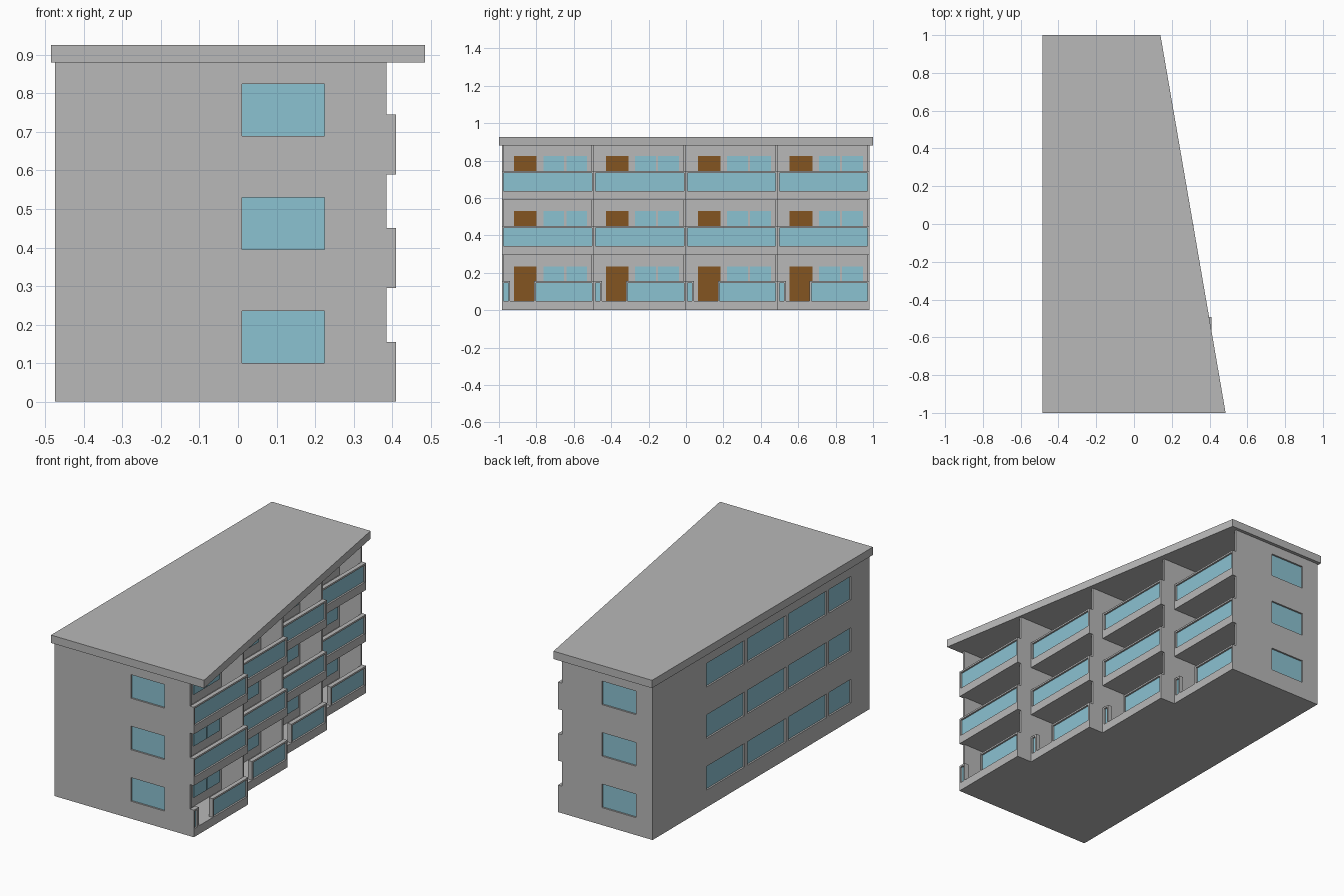
import bpy, bmesh

if "Cube" in bpy.data.objects:
    bpy.data.objects.remove(bpy.data.objects["Cube"])


def material(name, rgb):
    m = bpy.data.materials.new(name)
    m.diffuse_color = (*rgb, 1)
    m.use_nodes = True
    m.node_tree.nodes["Principled BSDF"].inputs["Base Color"].default_value = m.diffuse_color
    return m


CONCRETE = material("grey concrete", (0.48, 0.48, 0.48))
GLASS = material("blue glass", (0.26, 0.54, 0.64))
WOOD = material("brown wood", (0.23, 0.09, 0.015))


def make_object(name, bm, mat):
    bmesh.ops.recalc_face_normals(bm, faces=bm.faces)
    me = bpy.data.meshes.new(name)
    bm.to_mesh(me)
    bm.free()
    me.materials.append(mat)
    ob = bpy.data.objects.new(name, me)
    bpy.context.collection.objects.link(ob)
    return ob


def boxes(name, spans, mat):
    """One object made of axis-aligned boxes (x0, x1, y0, y1, z0, z1)."""
    bm = bmesh.new()
    for x0, x1, y0, y1, z0, z1 in spans:
        vs = bmesh.ops.create_cube(bm, size=1)["verts"]
        for v in vs:
            v.co = (x1 if v.co.x > 0 else x0, y1 if v.co.y > 0 else y0, z1 if v.co.z > 0 else z0)
    return make_object(name, bm, mat)


def prism(name, outline, z0, z1, mat):
    bm = bmesh.new()
    f = bm.faces.new([bm.verts.new((x, y, z0)) for x, y in outline])
    top = bmesh.ops.extrude_face_region(bm, geom=[f])["geom"]
    for v in top:
        if isinstance(v, bmesh.types.BMVert):
            v.co.z = z1
    return make_object(name, bm, mat)


# Main dimensions
Y0, PITCH, UNITS = -0.985, 0.4915, 4
Y1 = Y0 + PITCH * UNITS
BACK = -0.475
WALL_TOP, ROOF_TOP = 0.88, 0.925
FLOORS = (0.0, 0.295, 0.59)
RAIL, POST, WALL = 0.025, 0.01, 0.012
SLAB, RAIL_TOP = 0.048, 0.155


def front_x(i):      # outer balcony edge of unit i, stepping back
    return 0.41 - 0.095 * i


def facade_x(i):     # recessed door wall of unit i
    return front_x(i) - 0.16


# Roof slab with slanted balcony side
prism("roof", [(-0.485, -1), (0.485, -1), (0.14, 1), (-0.485, 1)], WALL_TOP, ROOF_TOP, CONCRETE)

# Stepped main body
outline = [(BACK, Y1), (BACK, Y0)]
for i in range(UNITS):
    outline += [(facade_x(i), Y0 + PITCH * i), (facade_x(i), Y0 + PITCH * (i + 1))]
body = prism("body", outline, 0, WALL_TOP, CONCRETE)

# Recessed windows on the two ends and the long back wall
D, G = 0.014, 0.004
cuts, panes = [], []
for z in FLOORS:
    lo, hi = z + 0.1, z + 0.235
    cuts.append((0.01, 0.225, Y0 - 0.02, Y0 + D, lo, hi))
    panes.append((0.01, 0.225, Y0 + D - G, Y0 + D, lo, hi))
    cuts.append((-0.37, -0.155, Y1 - D, Y1 + 0.02, lo, hi))
    panes.append((-0.37, -0.155, Y1 - D, Y1 - D + G, lo, hi))
    for a, b in ((0.15, 0.495), (-0.225, 0.12), (-0.595, -0.25), (-0.815, -0.615)):
        cuts.append((BACK - 0.02, BACK + D, a, b, lo, hi))
        panes.append((BACK + D - G, BACK + D, a, b, lo, hi))
cutter = boxes("window_cutter", cuts, CONCRETE)
cutter.hide_render = True
mod = body.modifiers.new("windows", "BOOLEAN")
mod.operation, mod.solver, mod.object = "DIFFERENCE", "EXACT", cutter
bpy.context.view_layer.update()
body.data = bpy.data.meshes.new_from_object(body.evaluated_get(bpy.context.evaluated_depsgraph_get()))
body.modifiers.clear()
bpy.data.objects.remove(cutter)
boxes("outer_windows", panes, GLASS)

# Balcony slabs, railings, doors and windows per flat
slabs, frames, rail_glass, doors, windows = [], [], [], [], []


def railing(xf, a, b, z):
    """Concrete frame from a to b with a set-back glass panel."""
    top, base = z + RAIL_TOP, z + SLAB
    frames.append((xf - RAIL, xf, a, b, top - POST, top))
    frames.append((xf - RAIL, xf, a, a + POST, base, top - POST))
    frames.append((xf - RAIL, xf, b - POST, b, base, top - POST))
    rail_glass.append((xf - 0.016, xf - 0.01, a + POST, b - POST, base, top - POST))


for i in range(UNITS):
    a, b = Y0 + PITCH * i, Y0 + PITCH * (i + 1)
    xf, xw = front_x(i), facade_x(i)
    for z in FLOORS:
        slabs.append((xw, xf, a, b, z, z + SLAB))
        if z == 0:                      # ground floor has an entrance gap
            railing(xf, a, a + 0.045, z)
            railing(xf, a + 0.172, b, z)
        else:
            railing(xf, a, b, z)
        doors.append((xw, xw + 0.006, a + 0.065, a + 0.187, z + SLAB, z + 0.235))
        for w in (0.222, 0.345):
            windows.append((xw, xw + 0.005, a + w, a + w + 0.112, z + 0.1, z + 0.235))
boxes("balcony_slabs", slabs, CONCRETE)
boxes("railing_frames", frames, CONCRETE)
boxes("railing_glass", rail_glass, GLASS)
boxes("doors", doors, WOOD)
boxes("balcony_windows", windows, GLASS)

# Party walls between flats and at both ends
walls = [(facade_x(0), front_x(0) - RAIL, Y0, Y0 + WALL, SLAB, WALL_TOP)]
for i in range(UNITS):
    b = Y0 + PITCH * (i + 1)
    walls.append((facade_x(i), front_x(i) - RAIL, b - WALL, b, SLAB, WALL_TOP))
boxes("party_walls", walls, CONCRETE)
